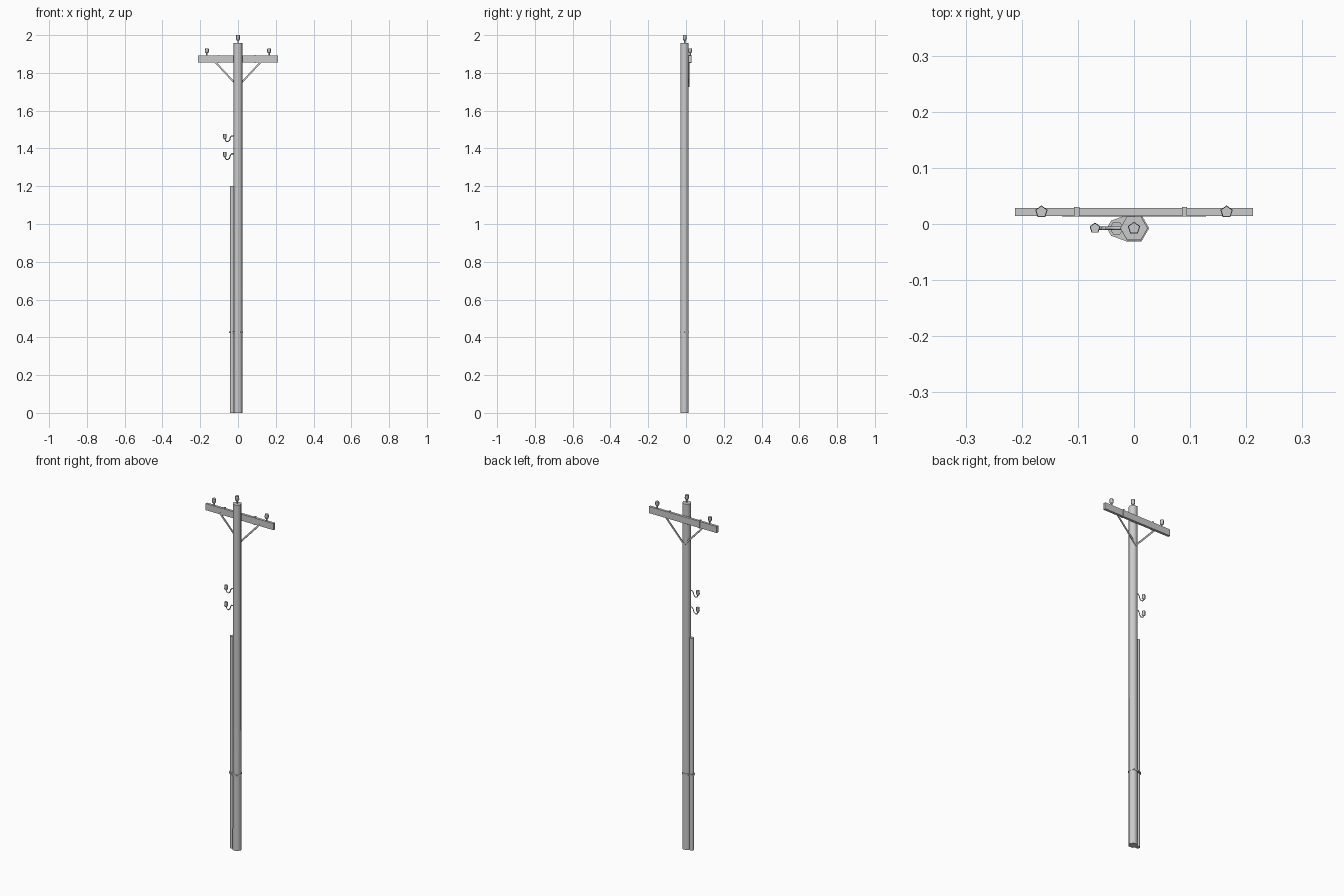
import bpy, bmesh, math
from mathutils import Vector

if "Cube" in bpy.data.objects:
    bpy.data.objects.remove(bpy.data.objects["Cube"])

PY = -0.0075   # pole axis in y
AY = 0.0215    # crossarm axis in y


def finish(name, bm, smooth=None):
    bmesh.ops.recalc_face_normals(bm, faces=bm.faces)
    me = bpy.data.meshes.new(name)
    bm.to_mesh(me)
    bm.free()
    ob = bpy.data.objects.new(name, me)
    bpy.context.collection.objects.link(ob)
    if smooth:
        bpy.context.view_layer.objects.active = ob
        ob.select_set(True)
        bpy.ops.object.shade_smooth_by_angle(angle=math.radians(smooth))
        ob.select_set(False)
    return ob


def lathe(name, x, y, rings, n, phase=0.0, smooth=75):
    """Stack of n-sided rings given as (radius, z), capped at both ends."""
    bm = bmesh.new()
    loops = [[bm.verts.new((x + r * math.cos(phase + 2 * math.pi * i / n),
                            y + r * math.sin(phase + 2 * math.pi * i / n), z))
              for i in range(n)] for r, z in rings]
    for a, b in zip(loops, loops[1:]):
        for i in range(n):
            j = (i + 1) % n
            bm.faces.new((a[i], a[j], b[j], b[i]))
    bm.faces.new(loops[0])
    bm.faces.new(loops[-1])
    return finish(name, bm, smooth)


def box(name, c, size, tilt=0.0):
    bm = bmesh.new()
    bmesh.ops.create_cube(bm, size=1)
    ob = finish(name, bm)
    ob.location, ob.scale, ob.rotation_euler = c, size, (0, tilt, 0)
    return ob


def insulator(name, x, y, z0, z1):
    h = z1 - z0
    lathe(name + "_pin", x, y, [(0.004, z0 - 0.003), (0.004, z0 + h * 0.5)], 5, math.pi / 2)
    lathe(name, x, y, [(0.007, z0 + h * 0.35), (0.0115, z0 + h * 0.55),
                       (0.0105, z1)], 5, math.pi / 2)


# pole and side conduit
lathe("pole", 0, PY, [(0.025, 0), (0.0245, 1.957)], 6)
lathe("conduit", -0.031, PY, [(0.0125, 0), (0.0125, 1.2)], 6)

# strap wrapped round pole and conduit
pts = []
for cx, r, angles in ((0, 0.027, (-120, -60, 0, 60, 120)), (-0.033, 0.0155, (120, 180, 240))):
    for a in angles:
        pts.append((cx + r * math.cos(math.radians(a)), PY + r * math.sin(math.radians(a))))
bm = bmesh.new()
face = bm.faces.new([bm.verts.new((x, y, 0.424)) for x, y in pts])
ext = bmesh.ops.extrude_face_region(bm, geom=[face])
for v in ext["geom"]:
    if isinstance(v, bmesh.types.BMVert):
        v.co.z += 0.008
finish("strap", bm)

# crossarm with bands
box("crossarm", (0, AY, 1.8725), (0.425, 0.014, 0.037))
for x in (-0.102, 0.09):
    box("crossarm_band", (x, AY, 1.874), (0.009, 0.017, 0.043))

# diagonal braces behind the pole
for s in (-1, 1):
    a, b = Vector((0, 0.0155, 1.728)), Vector((s * 0.125, 0.0155, 1.862))
    d = b - a
    box("brace", (a + b) / 2, (0.009, 0.004, d.length), math.atan2(d.x, d.z))

# upright insulators
insulator("top_insulator", 0, PY, 1.957, 2.0)
for x in (-0.165, 0.165):
    insulator("arm_insulator", x, AY, 1.891, 1.93)

# side hooks with insulators
for z in (1.467, 1.372):
    cu = bpy.data.curves.new("hook", 'CURVE')
    cu.dimensions = '3D'
    cu.bevel_depth = 0.003
    cu.bevel_resolution = 0
    cu.use_fill_caps = True
    path = [(-0.018, 0), (-0.033, 0), (-0.04, -0.008), (-0.045, -0.024), (-0.053, -0.031),
            (-0.063, -0.029), (-0.069, -0.019), (-0.0695, -0.005)]
    sp = cu.splines.new('POLY')
    sp.points.add(len(path) - 1)
    for p, (x, dz) in zip(sp.points, path):
        p.co = (x, PY, z + dz, 1)
    bpy.context.collection.objects.link(bpy.data.objects.new("hook", cu))
    lathe("hook_insulator", -0.0695, PY, [(0.006, z - 0.018), (0.01, z - 0.01), (0.009, z + 0.01)],
          5, math.pi / 2)
